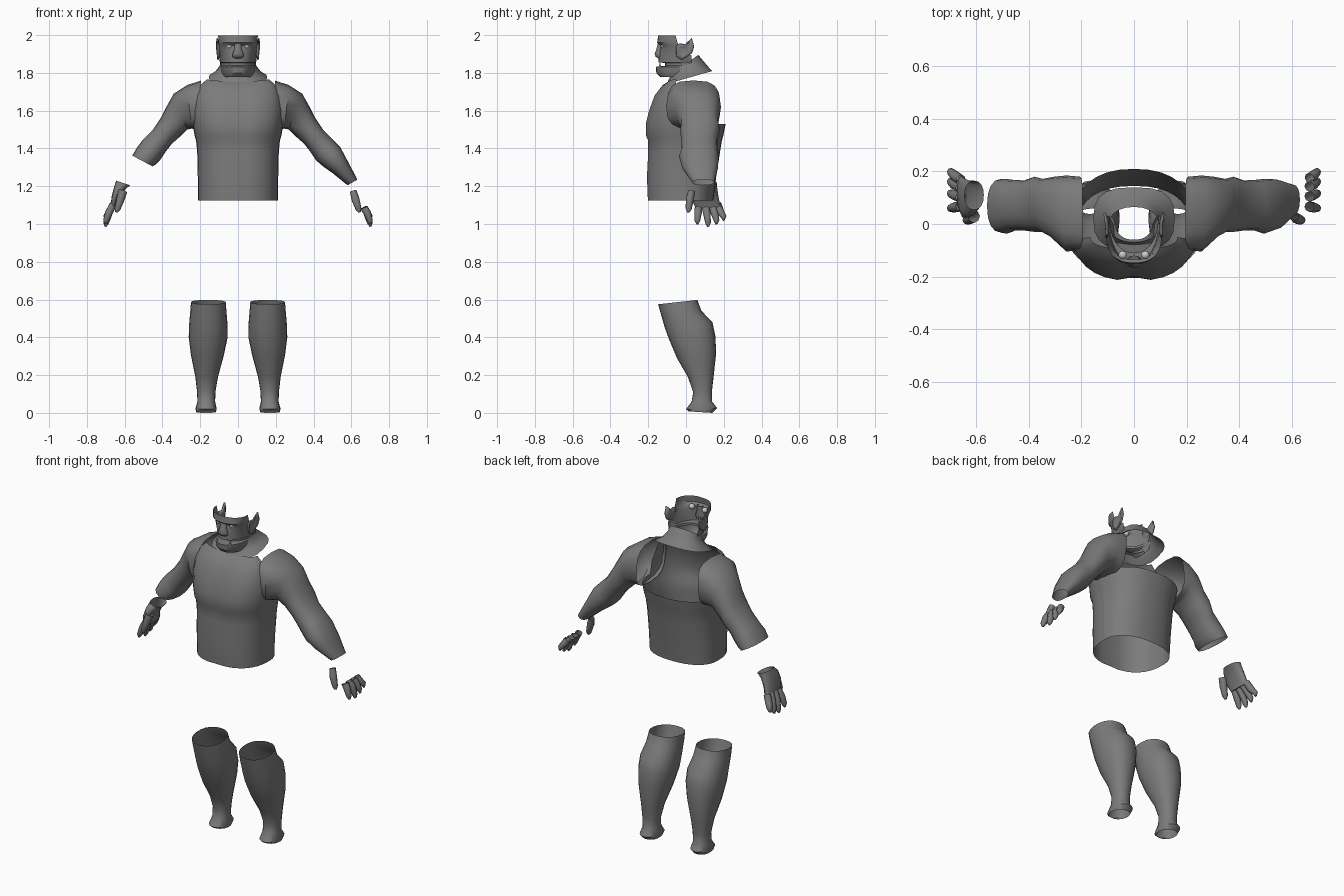
import bpy, bmesh
from math import sin, cos, pi, copysign
from mathutils import Vector

if "Cube" in bpy.data.objects:
    bpy.data.objects.remove(bpy.data.objects["Cube"])


def material(name, v):
    m = bpy.data.materials.new(name)
    m.diffuse_color = (v, v, v, 1)
    m.use_nodes = True
    m.node_tree.nodes["Principled BSDF"].inputs["Base Color"].default_value = m.diffuse_color
    return m


SKIN, BONE = material("dark_grey", .2), material("light_grey", .6)


def sp(v, n):
    return copysign(abs(v) ** (2 / n), v) if abs(v) > 1e-9 else 0.0


def finish(ob, mat=SKIN, angle=40):
    ob.data.materials.append(mat)
    bpy.ops.object.select_all(action='DESELECT')
    ob.select_set(True)
    bpy.context.view_layer.objects.active = ob
    bpy.ops.object.shade_smooth_by_angle(angle=angle * pi / 180)


def loft(name, rings, closed=True, cap=False, angle=40):
    """Skin a list of equally long point rows into one open shell."""
    bm = bmesh.new()
    rows = [[bm.verts.new(p) for p in r] for r in rings]
    n = len(rows[0])
    for a, b in zip(rows, rows[1:]):
        for i in range(n if closed else n - 1):
            j = (i + 1) % n
            bm.faces.new((a[i], a[j], b[j], b[i]))
    if cap:
        bm.faces.new(rows[-1])
    bmesh.ops.recalc_face_normals(bm, faces=bm.faces)
    me = bpy.data.meshes.new(name)
    bm.to_mesh(me)
    bm.free()
    ob = bpy.data.objects.new(name, me)
    bpy.context.collection.objects.link(ob)
    finish(ob, angle=angle)
    return ob


def limb_ring(side, top, bot, y0, y1, n=2.3, seg=16):
    """Ring spanning top/bottom (x, z) points and a y range."""
    t, b = Vector((top[0], 0, top[1])), Vector((bot[0], 0, bot[1]))
    c, u = (t + b) / 2 + Vector((0, (y0 + y1) / 2, 0)), (t - b) / 2
    v = Vector((0, (y1 - y0) / 2, 0))
    pts = [c + u * sp(cos(2 * pi * i / seg), n) + v * sp(sin(2 * pi * i / seg), n)
           for i in range(seg)]
    return [(p.x * side, p.y, p.z) for p in pts]


def tilt_ring(cx, hw, front, back, n=2.2, seg=20):
    """Ring with half width hw, tilted between front and back (y, z) points."""
    out = []
    for i in range(seg):
        a = 2 * pi * i / seg
        k = (1 - sp(cos(a), n)) / 2
        out.append((cx + hw * sp(sin(a), n), front[0] + (back[0] - front[0]) * k,
                    front[1] + (back[1] - front[1]) * k))
    return out


def half_row(z, hw, yf, yc, n=2.5, seg=16, dip=0.0, drop=0.0):
    """Open half ring from -x to +x, bulging from yc to yf."""
    out = []
    for i in range(seg + 1):
        a = -pi / 2 + pi * i / seg
        y = yc + (yf - yc) * sp(cos(a), n) + (dip if i == seg // 2 else 0)
        out.append((hw * sp(sin(a), n), y, z - drop * (1 - abs(sin(a)))))
    return out


def tube(name, pts, radii, side, seg=8):
    """Tapered finger along a path, open at the base."""
    pts = [Vector((p[0] * side, p[1], p[2])) for p in pts]
    d = (pts[-1] - pts[0]).normalized()
    u = d.cross(Vector((0, 1, 0))).normalized()
    v = d.cross(u)
    return loft(name, [[p + (u * cos(2 * pi * i / seg) + v * sin(2 * pi * i / seg)) * r
                        for i in range(seg)] for p, r in zip(pts, radii)], cap=True, angle=60)


# Torso: open barrel, front rising to the collar, no upper back
BARREL = [(1.125, .212, -.205, .145, .004), (1.25, .213, -.21, .16, .004),
          (1.38, .216, -.203, .18, .006), (1.44, .222, -.203, .19, .008),
          (1.47, .23, -.216, .198, .014), (1.53, .24, -.216, .21, .018)]
loft("torso_front", [half_row(z, hw, yf, 0, dip=d) for z, hw, yf, yb, d in BARREL] + [
    half_row(1.60, .242, -.198, -.02, dip=.016),
    half_row(1.68, .225, -.168, -.045, dip=.01),
    half_row(1.735, .2, -.125, -.055, dip=.004),
    half_row(1.765, .165, -.095, -.05, drop=.015)], closed=False, angle=30)
loft("torso_back", [half_row(z, hw, yb, 0, 2.3) for z, hw, yf, yb, d in BARREL], closed=False)

# Arms: the one on +x reaches the wrist, the other stops mid forearm
ARM = [((.195, 1.76), (.215, 1.50), -.10, .18, 3), ((.27, 1.735), (.245, 1.505), -.105, .185, 2.8),
       ((.34, 1.69), (.27, 1.50), -.055, .18), ((.385, 1.61), (.31, 1.46), -.03, .172),
       ((.41, 1.56), (.35, 1.425), -.03, .18), ((.45, 1.50), (.385, 1.38), -.025, .166),
       ((.505, 1.445), (.415, 1.335), -.025, .168)]
for side, name, ends in (
        (1, "long_arm", [((.54, 1.41), (.45, 1.305), -.037, .172),
                         ((.585, 1.325), (.50, 1.27), -.02, .17),
                         ((.632, 1.235), (.58, 1.205), .035, .15)]),
        (-1, "short_arm", [((.535, 1.405), (.435, 1.315), -.037, .172),
                           ((.56, 1.362), (.452, 1.305), -.033, .172)])):
    loft(name, [limb_ring(side, *r) for r in ARM + ends])

# Hands: a whole one on -x, only finger ends on +x
loft("palm", [limb_ring(-1, *r) for r in (
    ((.645, 1.23), (.572, 1.205), .055, .165), ((.655, 1.20), (.595, 1.185), .03, .165),
    ((.668, 1.15), (.622, 1.14), .022, .172), ((.675, 1.10), (.64, 1.085), .048, .182))], cap=True)
for side in (1, -1):
    for i, (yb, yt, zt) in enumerate(((.068, .06, 1.0), (.102, .117, .987),
                                      (.138, .162, 1.0), (.168, .2, 1.02))):
        ym = (yb + yt) / 2
        root = (.66, yb, 1.105) if side < 0 else (.668, yb + (ym - yb) * .4, 1.085)
        tube("finger_%d" % (i + 1),
             [root, (.683, ym, 1.06), (.699, yt, zt + .018), (.703, yt, zt)],
             (.02, .02, .015, .006), side)
    tube("thumb", [(.61, .03, 1.175), (.622, .02, 1.13), (.638, .014, 1.08), (.643, .012, 1.062)],
         (.024 if side < 0 else .018, .021, .016, .007), side)

# Lower legs: open at knee and ankle
LEG = [(.157, .092, (-.148, .575), (.06, .598)), (.157, .096, (-.135, .53), (.082, .54)),
       (.157, .102, (-.112, .45), (.14, .48)), (.158, .103, (-.09, .39), (.155, .41)),
       (.162, .087, (-.048, .29), (.16, .32)), (.166, .060, (.01, .19), (.146, .19)),
       (.168, .049, (.038, .11), (.138, .12)), (.168, .047, (.03, .06), (.138, .06)),
       (.169, .056, (.0, .02), (.165, .025)), (.169, .052, (.015, .008), (.14, .0))]
for side in (1, -1):
    loft("lower_leg", [tilt_ring(r[0] * side, *r[1:]) for r in LEG])

# Neck flaring into a collar
loft("neck", [tilt_ring(0, *r) for r in (
    (.155, (-.10, 1.742), (.14, 1.81), 2.8), (.125, (-.092, 1.765), (.12, 1.83)),
    (.1, (-.08, 1.785), (.09, 1.865)), (.095, (-.07, 1.80), (.065, 1.895)))])

# Face mask, open behind, with a recessed mouth
loft("face", [half_row(*r) for r in (
    (1.79, .07, -.06, .0, 2.2), (1.777, .078, -.135, .0, 2.2),
    (1.80, .09, -.157, .02, 2.2), (1.832, .094, -.16, .03, 2.2),
    (1.838, .092, -.11, .03, 2.2), (1.852, .093, -.11, .03, 2.2),
    (1.856, .096, -.146, .03, 2.2), (1.89, .1, -.145, .03, 2.2),
    (1.925, .101, -.138, -.02, 2.2), (1.945, .102, -.136, -.035, 2.3),
    (1.96, .105, -.153, -.045, 2.3), (1.978, .104, -.15, -.05, 2.3),
    (1.998, .105, -.147, -.055, 2.3))], closed=False, angle=35)

# Nose, tapered from the brow to a broad tip
loft("nose", [tilt_ring(0, hw, (yf, z), (-.12, z), 2, 10) for hw, yf, z in (
    (.018, -.15, 1.955), (.02, -.157, 1.925), (.031, -.167, 1.90), (.032, -.16, 1.885),
    (.02, -.145, 1.876))], cap=True, angle=60)

# Eyes, tusks and ears
for side in (1, -1):
    bpy.ops.mesh.primitive_uv_sphere_add(segments=12, ring_count=8, radius=.016,
                                         location=(.043 * side, -.118, 1.943))
    bpy.context.object.name = "eye"
    finish(bpy.context.object, BONE, 60)
    bpy.ops.mesh.primitive_cone_add(vertices=6, radius1=.007, radius2=0, depth=.03,
                                    location=(.045 * side, -.138, 1.845))
    bpy.context.object.name = "tusk"
    finish(bpy.context.object, BONE)
    outline = [(-.05, 1.89), (-.052, 1.94), (-.035, 1.955), (-.005, 1.95), (.03, 1.983),
               (.042, 1.94), (.03, 1.905), (.0, 1.885), (-.025, 1.87)]
    rim = [((.107 + .13 * max(0, y)) * side, y, z) for y, z in outline]
    mid = [((.099 + .1 * max(0, y)) * side, -.01 + (y + .01) * .6, 1.92 + (z - 1.92) * .6)
           for y, z in outline]
    ear = loft("ear", [rim, mid], cap=True)
    mod = ear.modifiers.new("thickness", 'SOLIDIFY')
    mod.thickness = .008
    mod.offset = 0
